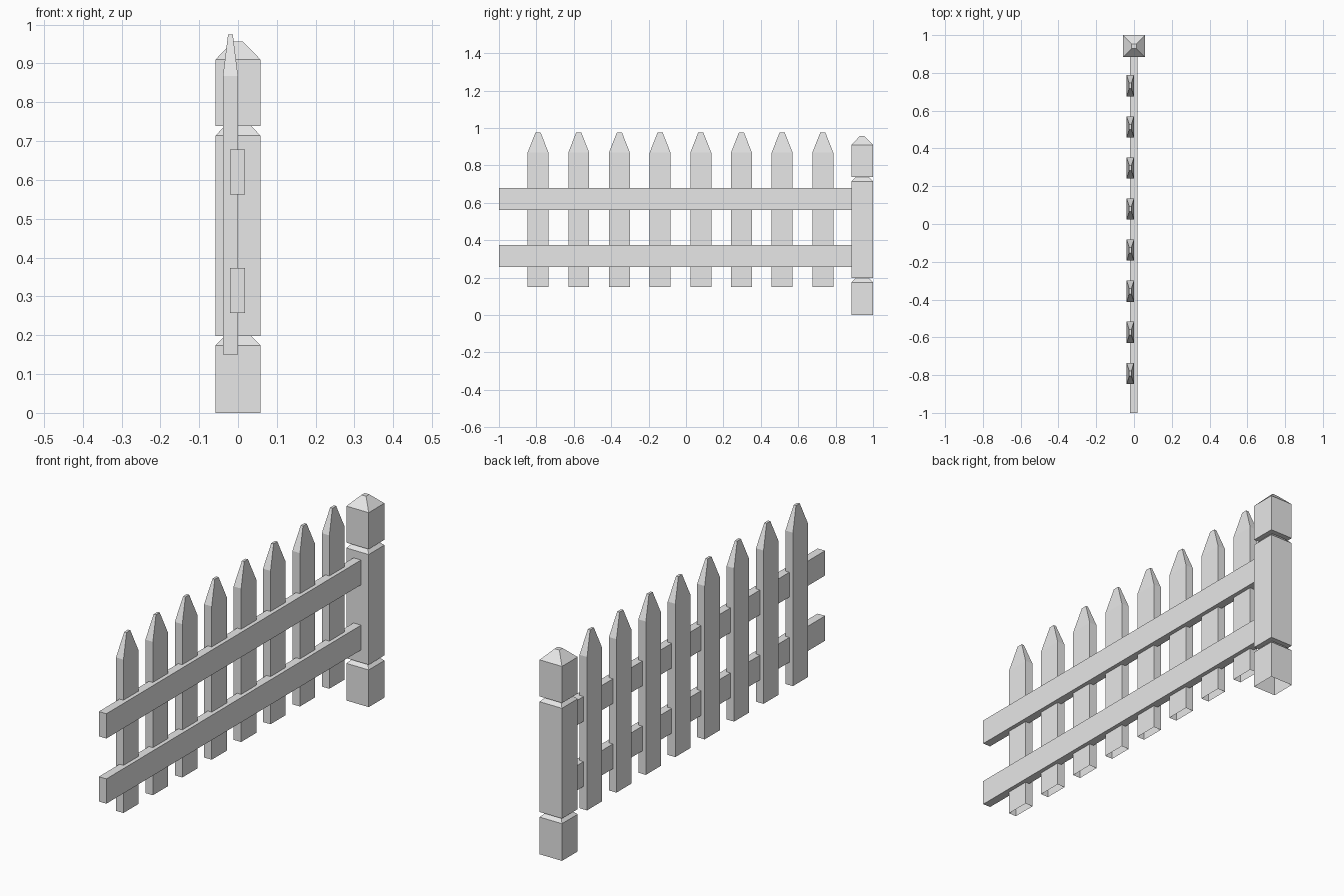
import bpy
import bmesh

cube = bpy.data.objects.get("Cube")
if cube:
    bpy.data.objects.remove(cube, do_unlink=True)

grey = bpy.data.materials.new("light_grey")
grey.use_nodes = True
grey.diffuse_color = (0.8, 0.8, 0.8, 1)
grey.node_tree.nodes["Principled BSDF"].inputs["Base Color"].default_value = (0.8, 0.8, 0.8, 1)


def stack(name, sections, location, cap_bottom=False):
    """Join rectangular sections (half x, half y, z) into one flat-sided solid."""
    bm = bmesh.new()
    rings = [[bm.verts.new((sx * hx, sy * hy, z))
              for sx, sy in ((-1, -1), (1, -1), (1, 1), (-1, 1))]
             for hx, hy, z in sections]
    for low, high in zip(rings, rings[1:]):
        for i in range(4):
            j = (i + 1) % 4
            bm.faces.new((low[i], low[j], high[j], high[i]))
    bm.faces.new(rings[-1])
    if cap_bottom:
        bm.faces.new(rings[0][::-1])
    mesh = bpy.data.meshes.new(name)
    bm.to_mesh(mesh)
    bm.free()
    mesh.materials.append(grey)
    obj = bpy.data.objects.new(name, mesh)
    obj.location = location
    bpy.context.collection.objects.link(obj)
    return obj


# End post: three blocks with chamfered necks and a pyramid cap, open underneath
WIDE, NECK, TIP = 0.058, 0.034, 0.012
post_profile = [(WIDE, 0), (WIDE, 0.174), (NECK, 0.198),
                (WIDE, 0.198), (WIDE, 0.714), (NECK, 0.739),
                (WIDE, 0.739), (WIDE, 0.91), (TIP, 0.957)]
stack("end_post", [(h, h, z) for h, z in post_profile], (0, 1 - WIDE, 0))

# Pickets: flat boards with blunt tapered points, open underneath
for i in range(8):
    stack(f"picket_{i + 1}",
          [(0.0195, 0.056, 0.15), (0.0195, 0.056, 0.868), (0.006, 0.014, 0.975)],
          (-0.0195, -0.791 + i * 0.2175, 0))

# Rails: run from the free end to the post face
rail_start, rail_end = -1, 1 - 2 * WIDE
for name, z in (("lower_rail", 0.257), ("upper_rail", 0.562)):
    half = (rail_end - rail_start) / 2
    stack(name, [(0.0195, half, 0), (0.0195, half, 0.116)],
          (-0.001, rail_start + half, z), cap_bottom=True)
